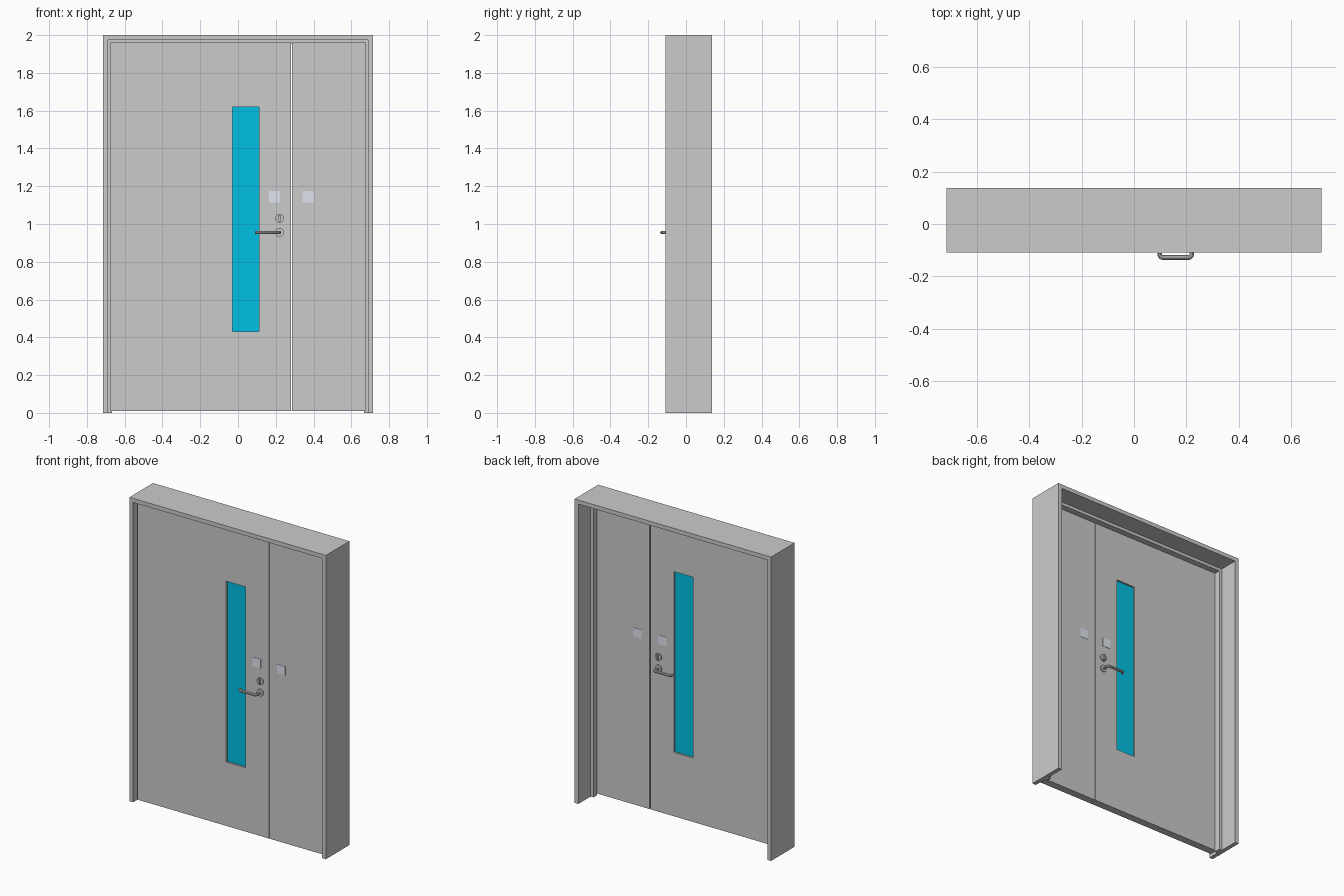
import bpy, bmesh, math
from mathutils import Matrix, Vector

if "Cube" in bpy.data.objects:
    bpy.data.objects.remove(bpy.data.objects["Cube"])

FRONT, BACK = -0.08, -0.03        # faces of the door leaves
HANDLE_X = 0.22


def material(name, rgb):
    m = bpy.data.materials.new(name)
    m.diffuse_color = (*rgb, 1)
    m.use_nodes = True
    m.node_tree.nodes["Principled BSDF"].inputs["Base Color"].default_value = m.diffuse_color
    return m


def finish(name, bm, mat=None):
    bmesh.ops.recalc_face_normals(bm, faces=bm.faces)
    me = bpy.data.meshes.new(name)
    bm.to_mesh(me)
    bm.free()
    ob = bpy.data.objects.new(name, me)
    bpy.context.collection.objects.link(ob)
    if mat:
        me.materials.append(mat)
    return ob


def smooth(ob):
    bpy.ops.object.select_all(action='DESELECT')
    ob.select_set(True)
    bpy.context.view_layer.objects.active = ob
    bpy.ops.object.shade_smooth_by_angle(angle=math.radians(35))


def box(name, x, y, z, mat=None):
    """Box from (min, max) ranges."""
    bm = bmesh.new()
    size = [abs(r[1] - r[0]) for r in (x, y, z)]
    mid = [(r[0] + r[1]) / 2 for r in (x, y, z)]
    bmesh.ops.create_cube(bm, size=1, matrix=Matrix.Translation(mid) @ Matrix.Diagonal((*size, 1)))
    return finish(name, bm, mat)


def disc(name, x, z, r, y0, y1):
    """Round plate lying against a door face."""
    bm = bmesh.new()
    m = Matrix.Translation((x, (y0 + y1) / 2, z)) @ Matrix.Rotation(math.pi / 2, 4, 'X')
    bmesh.ops.create_cone(bm, cap_ends=True, segments=32, radius1=r, radius2=r,
                          depth=abs(y1 - y0), matrix=m)
    ob = finish(name, bm)
    smooth(ob)
    return ob


def rounded(points, r, steps=6):
    """Replace the inner corners of a path by arcs."""
    out = [Vector(points[0])]
    for a, b, c in zip(points, points[1:], points[2:]):
        a, b, c = Vector(a), Vector(b), Vector(c)
        u, v = (a - b).normalized(), (c - b).normalized()
        centre = b + (u + v) * r
        for i in range(steps + 1):
            t = i / steps * math.pi / 2
            out.append(centre - v * r * math.cos(t) - u * r * math.sin(t))
    return out + [Vector(points[-1])]


# Door frame: a stepped profile (inset, y) swept up, across and down with mitres
profile = [(0, -0.108), (0.027, -0.108), (0.027, BACK), (0.047, BACK),
           (0.047, 0.01), (0.027, 0.01), (0.027, 0.137), (0, 0.137)]
bm = bmesh.new()
rings = []
for sx, top in ((-1, 0), (-1, 1), (1, 1), (1, 0)):
    rings.append([bm.verts.new((sx * (0.715 - d), y, (2 - d) if top else 0)) for d, y in profile])
n = len(profile)
for a, b in zip(rings, rings[1:]):
    for i in range(n):
        j = (i + 1) % n
        bm.faces.new((a[i], a[j], b[j], b[i]))
bm.faces.new(rings[0])
bm.faces.new(rings[-1])
finish("door_frame", bm)

# Wide leaf with a tall window opening
win_x, win_z = (-0.03, 0.11), (0.43, 1.62)
bm = bmesh.new()
loops = []
for (x0, x1), (z0, z1), y in (((-0.675, 0.281), (0.01, 1.962), FRONT), (win_x, win_z, FRONT),
                              (win_x, win_z, BACK), ((-0.675, 0.281), (0.01, 1.962), BACK)):
    loops.append([bm.verts.new((x, y, z)) for x, z in ((x0, z0), (x1, z0), (x1, z1), (x0, z1))])
for k in range(4):
    a, b = loops[k], loops[(k + 1) % 4]
    for i in range(4):
        j = (i + 1) % 4
        bm.faces.new((a[i], a[j], b[j], b[i]))
finish("wide_leaf", bm)

# Narrow leaf and window pane
box("narrow_leaf", (0.286, 0.675), (FRONT, BACK), (0.01, 1.962))
box("window_pane", win_x, (FRONT + 0.012, BACK - 0.012), win_z,
    material("blue_glass", (0.0, 0.53, 0.78)))

# Fittings, repeated on both sides of the door
plate_mat = material("pale_plate", (0.74, 0.78, 0.86))
for side, y, s in (("front", FRONT, -1), ("back", BACK, 1)):
    # Small square plates, one per leaf
    for leaf, x in (("wide", 0.193), ("narrow", 0.371)):
        box(f"{side}_{leaf}_plate", (x - 0.03, x + 0.03), (y, y + s * 0.002),
            (1.114, 1.174), plate_mat)
    # Lock with thumb turn
    disc(f"{side}_lock_rose", HANDLE_X, 1.03, 0.023, y, y + s * 0.008)
    box(f"{side}_thumb_turn", (HANDLE_X - 0.005, HANDLE_X + 0.005),
        (y + s * 0.008, y + s * 0.018), (1.012, 1.048))
    # Lever handle bent out of its rose and back at the tip
    disc(f"{side}_handle_rose", HANDLE_X, 0.955, 0.023, y, y + s * 0.008)
    out = y + s * 0.048
    path = rounded([(HANDLE_X, y, 0.955), (HANDLE_X, out, 0.955),
                    (0.098, out, 0.955), (0.098, y + s * 0.031, 0.955)], 0.013)
    cu = bpy.data.curves.new(f"{side}_lever", 'CURVE')
    cu.dimensions = '3D'
    cu.bevel_depth = 0.009
    cu.bevel_resolution = 3
    cu.use_fill_caps = True
    sp = cu.splines.new('POLY')
    sp.points.add(len(path) - 1)
    for p, co in zip(sp.points, path):
        p.co = (*co, 1)
    lever = bpy.data.objects.new(f"{side}_lever", cu)
    bpy.context.collection.objects.link(lever)
    bpy.ops.object.select_all(action='DESELECT')
    lever.select_set(True)
    bpy.context.view_layer.objects.active = lever
    bpy.ops.object.convert(target='MESH')
    smooth(bpy.context.view_layer.objects.active)
